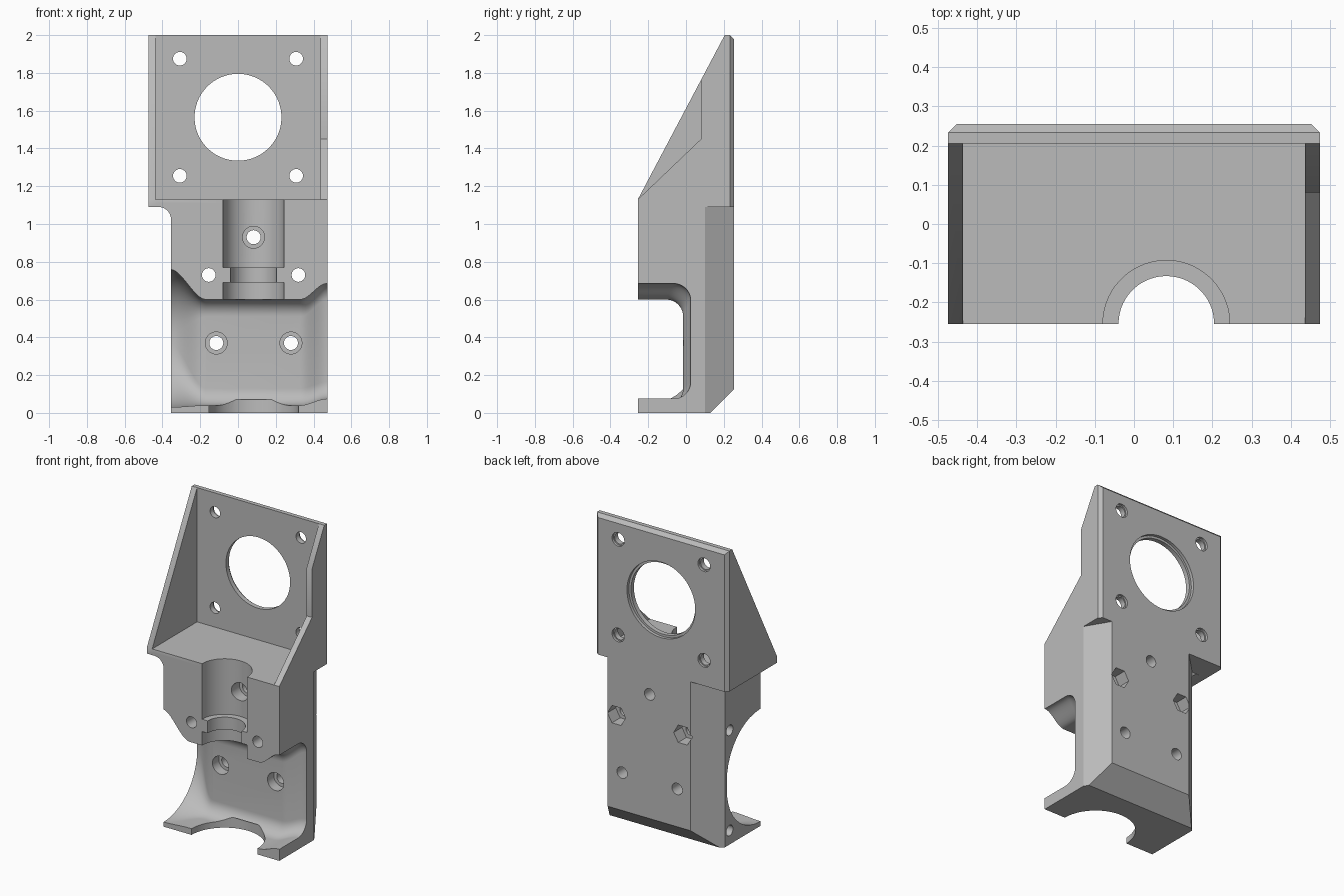
import bpy, bmesh, math
from mathutils import Vector

cube = bpy.data.objects.get("Cube")
if cube:
    bpy.data.objects.remove(cube)

grey = bpy.data.materials.new("light grey")
grey.use_nodes = True
grey.diffuse_color = (0.5, 0.5, 0.5, 1)
grey.node_tree.nodes["Principled BSDF"].inputs["Base Color"].default_value = (0.5, 0.5, 0.5, 1)


def place(axis, u, v, w):
    return Vector({"X": (w, u, v), "Y": (u, w, v), "Z": (u, v, w)}[axis])


def loft(name, axis, sections):
    """Solid through a list of (position, outline) sections along an axis."""
    bm = bmesh.new()
    rings = [[bm.verts.new(place(axis, u, v, w)) for u, v in pts] for w, pts in sections]
    n = len(rings[0])
    for a, b in zip(rings, rings[1:]):
        for i in range(n):
            j = (i + 1) % n
            bm.faces.new((a[i], a[j], b[j], b[i]))
    bm.faces.new(rings[0])
    bm.faces.new(rings[-1])
    bmesh.ops.recalc_face_normals(bm, faces=bm.faces)
    mesh = bpy.data.meshes.new(name)
    bm.to_mesh(mesh)
    bm.free()
    mesh.materials.append(grey)
    ob = bpy.data.objects.new(name, mesh)
    bpy.context.collection.objects.link(ob)
    return ob


def prism(name, axis, pts, lo, hi):
    return loft(name, axis, [(lo, pts), (hi, pts)])


def cylinder(axis, u, v, r, lo, hi, n=48):
    t = [2 * math.pi * (i + 0.5) / n for i in range(n)]
    return prism("cutter", axis, [(u + r * math.sin(a), v + r * math.cos(a)) for a in t], lo, hi)


def combine(target, other, operation):
    mod = target.modifiers.new("join", "BOOLEAN")
    mod.operation, mod.object, mod.solver = operation, other, "EXACT"
    bpy.context.view_layer.objects.active = target
    bpy.ops.object.modifier_apply(modifier=mod.name)
    bpy.data.objects.remove(other)


def cut(other):
    combine(bracket, other, "DIFFERENCE")


F, B = -0.255, 0.255      # front and back planes
L, R, W = -0.355, 0.475, 0.475
AX = 0.0825               # axis of the shaft bore

# Lower body with chamfered back corners
bracket = prism("motor_bracket", "Z", [(L, F), (R, F), (R, 0.1), (0.383, B), (-0.21, B), (L, 0.11)], 0, 1.11)

# Upper head: plate with sloping side walls
head = prism("head", "X", [(F, 1.09), (B, 1.09), (B, 2), (0.205, 2), (F, 1.13)], -W, W)
bm = bmesh.new()
bm.from_mesh(head.data)
rim = [e for e in bm.edges if all(v.co.y > 0.25 for v in e.verts) and any(v.co.z > 1.9 for v in e.verts)]
bmesh.ops.bevel(bm, geom=rim, offset=0.022, segments=1, affect="EDGES")
bm.to_mesh(head.data)
bm.free()
combine(bracket, head, "UNION")

# Fillet under the overhanging shelf
arc = [math.radians(a) for a in range(0, 91, 10)]
fillet = [(-0.42 + 0.065 * math.sin(a), 1.025 + 0.065 * math.cos(a)) for a in arc]
combine(bracket, prism("fillet", "Y", fillet + [(-0.3, 1.025), (-0.3, 1.11), (-0.42, 1.11)], F, 0.1), "UNION")

# Head pocket, cut-down right wall and sloped bottom edge
cut(prism("cutter", "X", [(-0.5, 1.13), (0.205, 1.13), (0.205, 2.2), (-0.5, 2.2)], -0.437, 0.437))
cut(prism("cutter", "X", [(F, 1.13), (0.08, 1.45), (0.08, 2.2), (-0.6, 2.2), (-0.6, 1.13)], 0.42, 0.6))
cut(prism("cutter", "X", [(0.13, 0), (B, 0.125), (0.4, 0.27), (0.4, -0.2), (0.13, -0.2)], -0.6, 0.6))


# Gearbox cavity, flaring to a round opening on one side
def smooth(t):
    t = min(max(t, 0), 1)
    return t * t * (3 - 2 * t)


def cavity(x):
    a, b = smooth((-0.17 - x) / 0.19), smooth((x - 0.33) / 0.14)

    def mix(mid, left, right):
        return mid + a * (left - mid) + b * (right - mid)
    top, low = mix(0.6, 0.76, 0.685), mix(0.04, 0.03, 0.075)
    back, r = mix(-0.015, 0.09, 0.025), mix(0.09, 0.34, 0.09)
    pts = [(-0.5, low)]
    turn = [math.radians(q) for q in range(0, 91, 9)]
    pts += [(back - r + r * math.sin(q), low + r - r * math.cos(q)) for q in turn]
    pts += [(back - r + r * math.cos(q), top - r + r * math.sin(q)) for q in turn]
    return pts + [(-0.5, top)]


stations = [-0.4] + [-0.36 + 0.019 * i for i in range(11)]
stations += [0.33 + 0.014 * i for i in range(11)] + [0.52]
cut(loft("cutter", "X", [(x, cavity(x)) for x in stations]))

# Stepped shaft bore and round notch in the bottom lip
for r, lo, hi in ((0.162, 0.77, 1.2), (0.122, 0.65, 0.8), (0.162, 0.55, 0.69), (0.237, -0.1, 0.07)):
    cut(cylinder("Z", AX, F, r, lo, hi, 64))

# Motor opening and its four screw holes
cut(cylinder("Y", 0, 1.565, 0.23, 0, 0.4, 80))
cut(cylinder("Y", 0, 1.565, 0.245, 0.235, 0.4, 80))
for x in (-0.308, 0.308):
    for z in (1.255, 1.875):
        cut(cylinder("Y", x, z, 0.036, 0, 0.4))
        cut(cylinder("Y", x, z, 0.044, 0.24, 0.4))

# Counterbored screw holes
for x, z, seat in ((AX, 0.93, -0.02), (-0.115, 0.37, 0.05), (0.28, 0.37, 0.05)):
    cut(cylinder("Y", x, z, 0.037, -0.4, 0.4))
    cut(cylinder("Y", x, z, 0.058, -0.3, seat))

# Clamp screw holes with hexagonal nut pockets
for x in (-0.155, 0.32):
    cut(cylinder("Y", x, 0.73, 0.036, -0.4, 0.4))
    cut(cylinder("Y", x, 0.73, 0.065, 0.17, 0.4, 6))

# Blind holes in the side
for z in (0.09, 0.74):
    cut(cylinder("X", 0.06, z, 0.034, -0.4, -0.25))

bpy.ops.object.select_all(action="DESELECT")
bracket.select_set(True)
bpy.context.view_layer.objects.active = bracket
bpy.ops.object.shade_smooth_by_angle(angle=math.radians(28))
